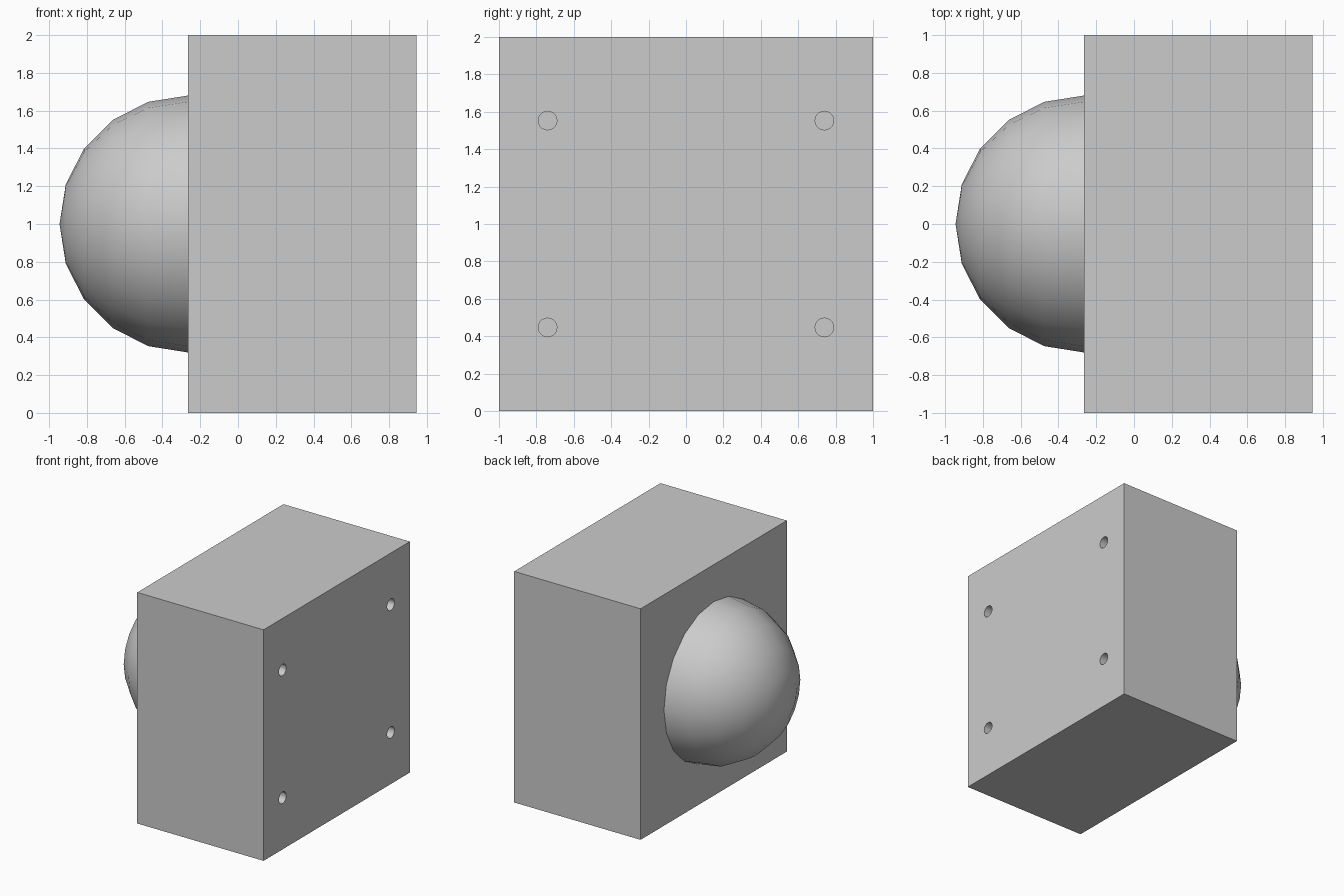
import bpy
import bmesh
import math
from mathutils import Matrix, Vector

if "Cube" in bpy.data.objects:
    bpy.data.objects.remove(bpy.data.objects["Cube"], do_unlink=True)

BACK_X, MOUNT_X = -0.265, 0.945   # dome side and mounting side of the block
RADIUS, SIDES = 0.68, 20

grey = bpy.data.materials.new("plain grey")
grey.use_nodes = True
grey.diffuse_color = (0.6, 0.6, 0.6, 1)
grey.node_tree.nodes["Principled BSDF"].inputs["Base Color"].default_value = (0.6, 0.6, 0.6, 1)


def add_object(name, bm):
    bmesh.ops.recalc_face_normals(bm, faces=bm.faces)
    mesh = bpy.data.meshes.new(name)
    bm.to_mesh(mesh)
    bm.free()
    mesh.materials.append(grey)
    obj = bpy.data.objects.new(name, mesh)
    bpy.context.collection.objects.link(obj)
    return obj


def smooth(obj):
    bpy.ops.object.select_all(action="DESELECT")
    obj.select_set(True)
    bpy.context.view_layer.objects.active = obj
    bpy.ops.object.shade_smooth_by_angle(angle=math.radians(30))


# Block body
bm = bmesh.new()
width = MOUNT_X - BACK_X
centre = Vector(((MOUNT_X + BACK_X) / 2, 0, 1))
bmesh.ops.create_cube(bm, size=1, matrix=Matrix.Translation(centre) @ Matrix.Diagonal((width, 2, 2, 1)))
block = add_object("block_body", bm)

# Four blind screw holes in the mounting face
bm = bmesh.new()
for y in (-0.74, 0.74):
    for z in (0.447, 1.553):
        place = Matrix.Translation((MOUNT_X, y, z)) @ Matrix.Rotation(math.pi / 2, 4, "Y")
        bmesh.ops.create_cone(bm, cap_ends=True, segments=SIDES, radius1=0.05,
                              radius2=0.05, depth=0.4, matrix=place)
cutter = add_object("hole_cutter", bm)
cutter.hide_render = True
cut = block.modifiers.new("screw_holes", "BOOLEAN")
cut.operation = "DIFFERENCE"
cut.solver = "EXACT"
cut.object = cutter
smooth(block)
bpy.ops.object.modifier_apply(modifier=cut.name)
bpy.data.objects.remove(cutter, do_unlink=True)
smooth(block)

# Dome, a quarter arc revolved about the x axis
bm = bmesh.new()
steps = SIDES // 4
arc = []
for i in range(steps + 1):
    a = i * math.pi / 2 / steps
    arc.append(bm.verts.new((BACK_X - RADIUS * math.cos(a), 0, 1 + RADIUS * math.sin(a))))
edges = [bm.edges.new(pair) for pair in zip(arc, arc[1:])]
bmesh.ops.spin(bm, geom=arc + edges, cent=(BACK_X, 0, 1), axis=(1, 0, 0),
               angle=math.tau, steps=SIDES)
bmesh.ops.remove_doubles(bm, verts=bm.verts, dist=0.001)
bmesh.ops.holes_fill(bm, edges=[e for e in bm.edges if e.is_boundary], sides=SIDES)
smooth(add_object("dome", bm))
